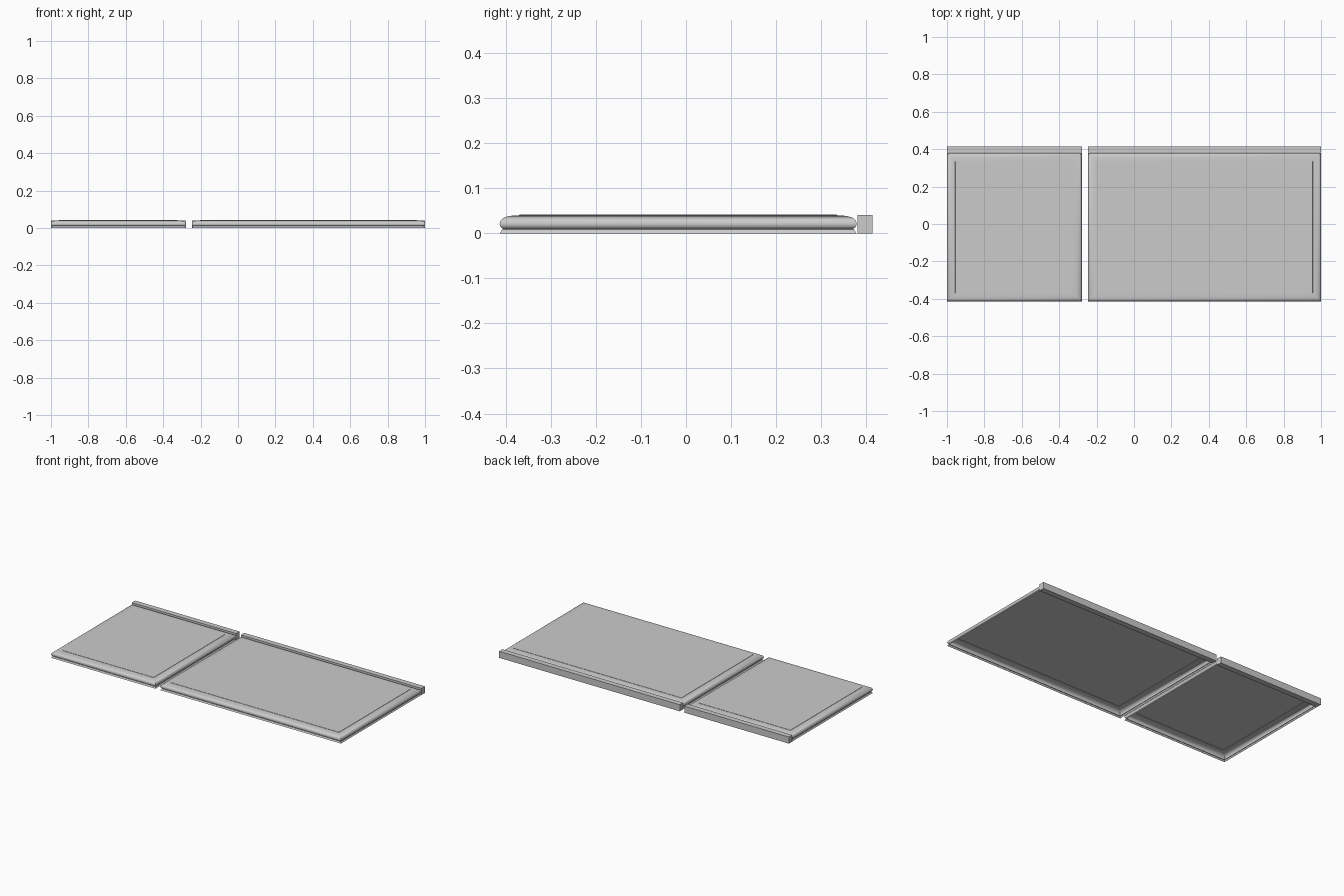
import bpy, bmesh, math

if "Cube" in bpy.data.objects:
    bpy.data.objects.remove(bpy.data.objects["Cube"])

# edge moulding: (inset from outer edge, height), from bottom lip to top panel
PROFILE = [(0.0, 0.0), (0.0025, 0.003), (0.0045, 0.0065), (0.005, 0.009),
           (0.0065, 0.0095), (0.0065, 0.0115), (0.0035, 0.013), (0.001, 0.0165),
           (0.0, 0.021), (0.001, 0.026), (0.004, 0.031), (0.010, 0.0355),
           (0.020, 0.0385), (0.032, 0.040), (0.044, 0.0405), (0.0445, 0.042)]


def finish(name, bm):
    me = bpy.data.meshes.new(name)
    bm.to_mesh(me)
    bm.free()
    ob = bpy.data.objects.new(name, me)
    bpy.context.collection.objects.link(ob)
    return ob


def countertop(name, x0, x1, y0, y1):
    """Thin moulded shell, open underneath, with mitred corners."""
    bm = bmesh.new()
    rings = []
    for d, z in PROFILE:
        rings.append([bm.verts.new((x, y, z)) for x, y in
                      ((x0 + d, y0 + d), (x1 - d, y0 + d),
                       (x1 - d, y1 - d), (x0 + d, y1 - d))])
    for a, b in zip(rings, rings[1:]):
        for i in range(4):
            j = (i + 1) % 4
            bm.faces.new((a[i], a[j], b[j], b[i]))
    bm.faces.new(rings[-1])
    ob = finish(name, bm)
    bpy.ops.object.select_all(action='DESELECT')
    ob.select_set(True)
    bpy.context.view_layer.objects.active = ob
    bpy.ops.object.shade_smooth_by_angle(angle=math.radians(35))


def strip(name, x0, x1, y0, y1, h):
    bm = bmesh.new()
    bmesh.ops.create_cube(bm, size=1)
    for v in bm.verts:
        v.co = ((x0 + x1) / 2 + v.co.x * (x1 - x0),
                (y0 + y1) / 2 + v.co.y * (y1 - y0), (v.co.z + 0.5) * h)
    finish(name, bm)


# short left counter and long right counter, each with a rear strip
for side, x0, x1 in (("left", -1.0, -0.279), ("right", -0.247, 1.0)):
    countertop(side + "_countertop", x0, x1, -0.414, 0.379)
    strip(side + "_back_strip", x0, x1, 0.381, 0.414, 0.041)
